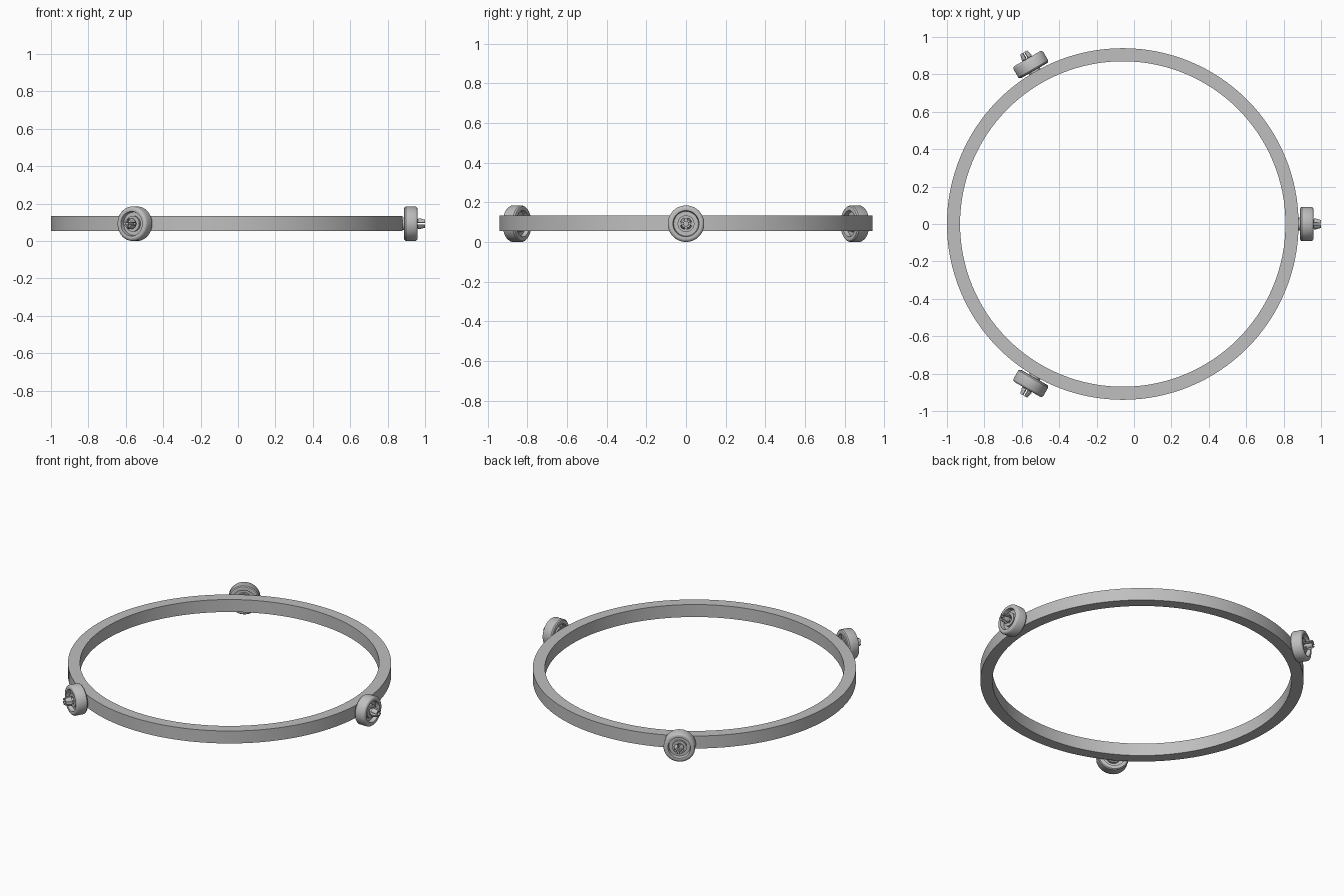
import bpy, bmesh, math
from mathutils import Matrix

cube = bpy.data.objects.get("Cube")
if cube:
    bpy.data.objects.remove(cube)

grey = bpy.data.materials.new("plain grey")
grey.use_nodes = True
grey.diffuse_color = (0.52, 0.52, 0.52, 1)
grey.node_tree.nodes["Principled BSDF"].inputs["Base Color"].default_value = grey.diffuse_color

CENTRE_X, AXIS_Z = -0.06, 0.0925


def lathe(name, profile, segments, start=0.0, sweep=math.tau, placement=Matrix()):
    """Sweep a closed (radius, height) profile about z; cap partial sweeps."""
    full = sweep > 6.28
    bm = bmesh.new()
    steps = segments if full else segments + 1
    loops = []
    for i in range(steps):
        a = start + sweep * i / segments
        loops.append([bm.verts.new((r * math.cos(a), r * math.sin(a), h)) for r, h in profile])
    n = len(profile)
    for i in range(segments):
        a, b = loops[i], loops[(i + 1) % steps]
        for j in range(n):
            k = (j + 1) % n
            bm.faces.new((a[j], b[j], b[k], a[k]))
    if not full:
        bm.faces.new(loops[0])
        bm.faces.new(loops[-1][::-1])
    bmesh.ops.recalc_face_normals(bm, faces=bm.faces)
    bm.transform(placement)
    mesh = bpy.data.meshes.new(name)
    bm.to_mesh(mesh)
    bm.free()
    mesh.materials.append(grey)
    obj = bpy.data.objects.new(name, mesh)
    bpy.context.collection.objects.link(obj)
    bpy.ops.object.select_all(action='DESELECT')
    obj.select_set(True)
    bpy.context.view_layer.objects.active = obj
    bpy.ops.object.shade_smooth_by_angle(angle=math.radians(35))
    return obj


# Large flat ring
lathe("ring", [(0.87, -0.04), (0.94, -0.04), (0.94, 0.04), (0.87, 0.04)], 128,
      placement=Matrix.Translation((CENTRE_X, 0, AXIS_Z + 0.002)))

# Wheel profile: rounded tyre, recessed web on both sides, raised hub
wheel = [(0.024, 0.012), (0.042, 0.012), (0.042, 0.028), (0.062, 0.028), (0.066, 0.006),
         (0.078, 0.004), (0.087, 0.007), (0.092, 0.014), (0.092, 0.066), (0.087, 0.074),
         (0.078, 0.078), (0.066, 0.076), (0.062, 0.052), (0.042, 0.052), (0.042, 0.066),
         (0.024, 0.066)]
# Snap-fit prong: stem, barb and tapered tip
prong = [(0.012, 0.0), (0.022, 0.0), (0.022, 0.076), (0.030, 0.080), (0.030, 0.088),
         (0.022, 0.117), (0.012, 0.117)]
collar = [(0.012, -0.006), (0.034, -0.006), (0.034, 0.011), (0.012, 0.011)]

# Three wheels with their axles, pointing outwards
for i, side in enumerate(("left", "back_right", "front_right")):
    place = (Matrix.Translation((CENTRE_X, 0, AXIS_Z))
             @ Matrix.Rotation(math.tau * i / 3, 4, 'Z')
             @ Matrix.Translation((0.943, 0, 0))
             @ Matrix.Rotation(math.pi / 2, 4, 'Y'))
    lathe(side + "_wheel", wheel, 48, placement=place)
    lathe(side + "_axle_collar", collar, 32, placement=place)
    for p in range(4):
        lathe(f"{side}_axle_prong_{p + 1}", prong, 6, start=math.pi / 2 * p + 0.25,
              sweep=math.pi / 2 - 0.5, placement=place)
